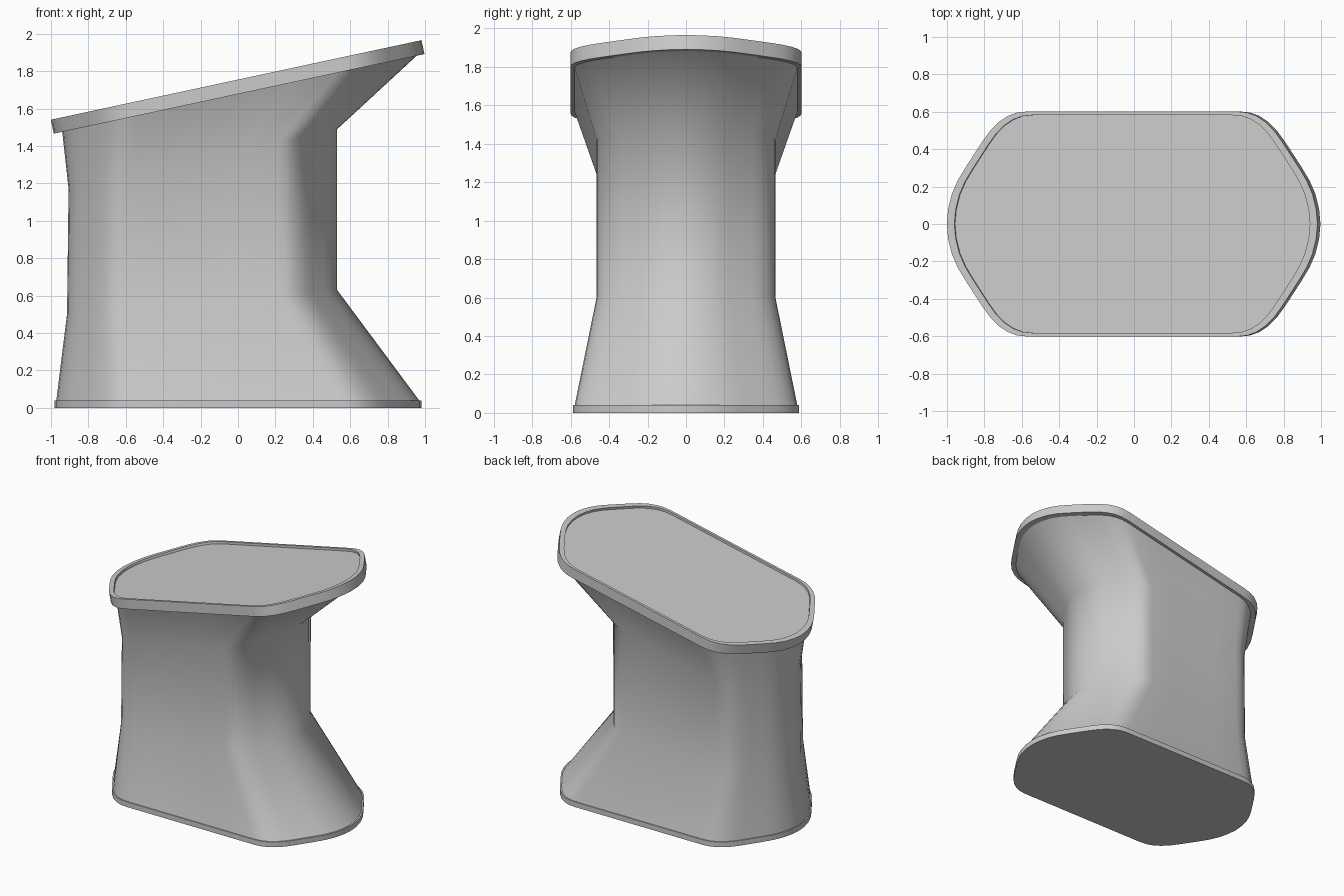
import bpy, bmesh, math
from mathutils import Vector

if "Cube" in bpy.data.objects:
    bpy.data.objects.remove(bpy.data.objects["Cube"])

# Quarter of the rounded footprint, normalised to half length 1 and half width 1
QUARTER = [(1.0, 0.0), (0.993, 0.13), (0.972, 0.27), (0.94, 0.39), (0.90, 0.50),
           (0.85, 0.627), (0.805, 0.74), (0.765, 0.83), (0.72, 0.905),
           (0.67, 0.96), (0.62, 0.99), (0.56, 1.0), (0.3, 1.0), (0.0, 1.0)]


def outline():
    right_back = QUARTER
    left_back = [(-x, y) for x, y in reversed(QUARTER[:-1])]
    front = [(x, -y) for x, y in reversed((right_back + left_back)[1:-1])]
    return right_back + left_back + front


def ring(cx, half_len, half_wid, z0, slope=0.0):
    """Footprint ring on a plane that rises along x; z0 is its height at x = cx."""
    return [Vector((cx + x * half_len, y * half_wid, z0 + slope * x * half_len))
            for x, y in outline()]


def loft(name, rings, angle):
    bm = bmesh.new()
    loops = [[bm.verts.new(p) for p in r] for r in rings]
    n = len(loops[0])
    for a, b in zip(loops, loops[1:]):
        for i in range(n):
            j = (i + 1) % n
            bm.faces.new((a[i], a[j], b[j], b[i]))
    bm.faces.new(list(reversed(loops[0])))
    bm.faces.new(loops[-1])
    bmesh.ops.recalc_face_normals(bm, faces=bm.faces)
    mesh = bpy.data.meshes.new(name)
    bm.to_mesh(mesh)
    bm.free()
    obj = bpy.data.objects.new(name, mesh)
    bpy.context.collection.objects.link(obj)
    bpy.ops.object.select_all(action='DESELECT')
    obj.select_set(True)
    bpy.context.view_layer.objects.active = obj
    bpy.ops.object.shade_smooth_by_angle(angle=math.radians(angle))
    return obj


# Flat base rim
loft("base_rim", [ring(0, 0.98, 0.587, 0), ring(0, 0.98, 0.587, 0.04)], 35)

# Pinched pedestal: wide foot, narrow waist, flare up to the tilted seat
loft("pedestal", [
    ring(0, 0.972, 0.58, 0.035),
    ring(-0.192, 0.722, 0.465, 0.565, 0.09),
    ring(-0.188, 0.718, 0.465, 1.33, 0.222),
    ring(0.01, 0.95, 0.58, 1.682, 0.215)], 60)

# Tilted seat slab with a shallow recess inside its raised lip
seat = loft("seat", [
    ring(0, 1.0135, 0.602, -0.076),
    ring(0, 1.0135, 0.602, 0),
    ring(0, 0.972, 0.582, 0),
    ring(0, 0.972, 0.582, -0.018)], 35)
seat.location = (-0.01, 0, 1.7525)
seat.rotation_euler = (0, -math.atan2(0.425, 1.98), 0)
